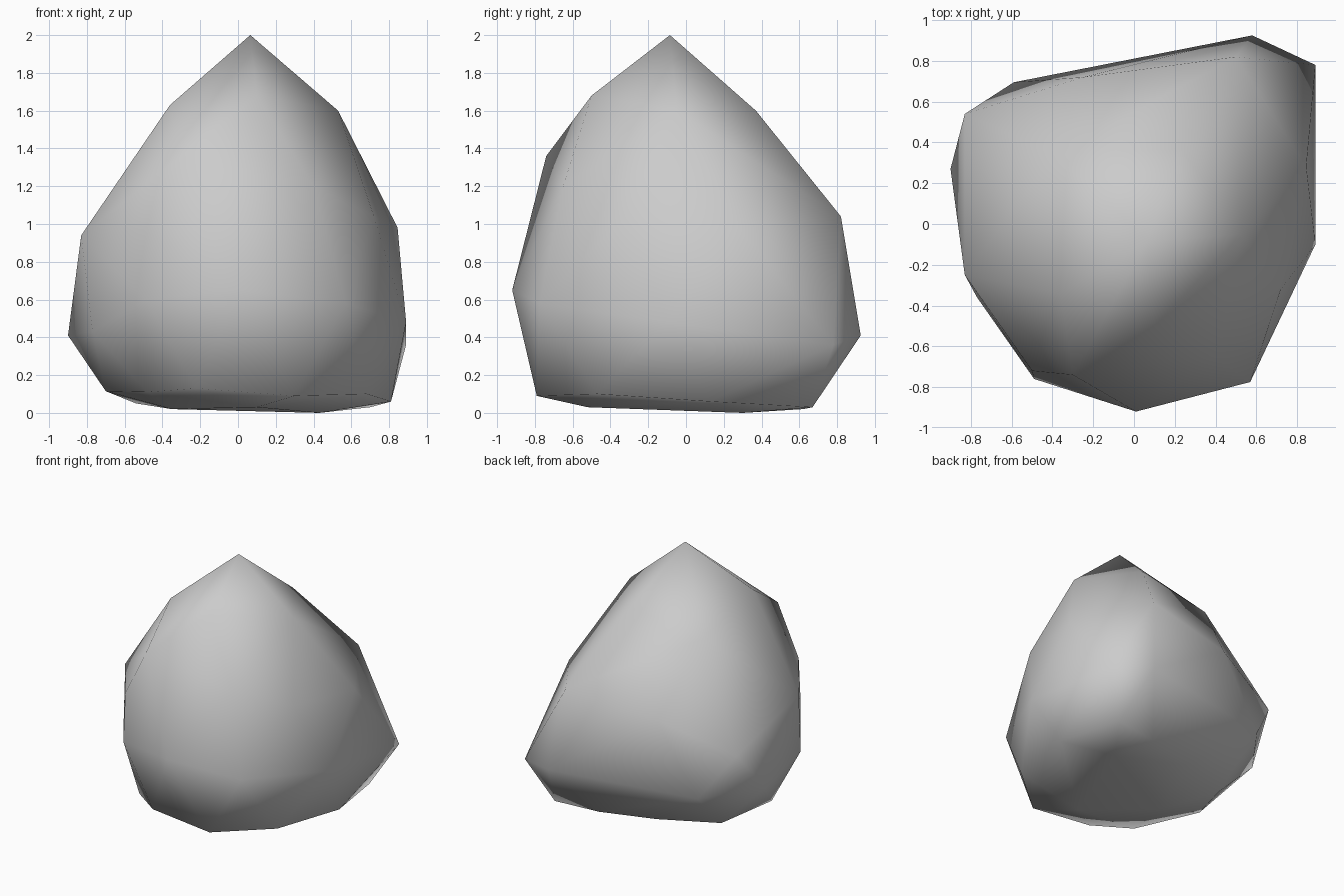
import bpy
import bmesh
from mathutils import Vector

default_cube = bpy.data.objects.get("Cube")
if default_cube:
    bpy.data.objects.remove(default_cube, do_unlink=True)


def make_material(name, colour):
    """Create one flat material for the viewport and for rendering."""
    material = bpy.data.materials.new(name)
    material.use_nodes = True
    material.diffuse_color = colour
    shader = next(node for node in material.node_tree.nodes
                  if node.type == "BSDF_PRINCIPLED")
    shader.inputs["Base Color"].default_value = colour
    shader.inputs["Roughness"].default_value = 0.8
    return material


def make_boulder(name, corner_rings, material):
    """Wrap a faceted skin around rings of corner points."""
    mesh = bpy.data.meshes.new(name)
    boulder = bpy.data.objects.new(name, mesh)
    bpy.context.collection.objects.link(boulder)

    skin = bmesh.new()
    for ring in corner_rings:
        for corner in ring:
            skin.verts.new(Vector(corner))
    bmesh.ops.convex_hull(skin, input=skin.verts[:])

    # Drop any corner that ended up inside the skin
    buried = [vert for vert in skin.verts if not vert.link_faces]
    bmesh.ops.delete(skin, geom=buried, context="VERTS")
    bmesh.ops.recalc_face_normals(skin, faces=skin.faces[:])

    # Soft shading across every facet
    for face in skin.faces:
        face.smooth = True
    skin.to_mesh(mesh)
    skin.free()
    mesh.materials.append(material)
    return boulder


# Pointed top and the shoulder just below it
peak = [(.065, -.085, 2)]
shoulder = [(.53, -.05, 1.6), (.23, .37, 1.6), (-.39, .34, 1.5),
            (-.36, -.34, 1.63), (.1, -.5, 1.68)]

# Upper flanks
flanks = [(.845, .28, .98), (.5, .82, 1.04), (-.25, .72, .95),
          (-.83, .54, .75), (-.83, -.25, .94), (-.5, -.72, .97),
          (-.3, -.74, 1.36), (.4, -.65, 1.2), (.72, -.32, 1.04)]

# Widest belt
belt = [(.89, .78, .36), (.58, .925, .41), (-.59, .695, .4),
        (-.9, .27, .41), (-.77, -.36, .43), (-.49, -.76, .6),
        (.01, -.92, .65), (.57, -.775, .58), (.89, -.1, .48)]

# Chamfered foot and nearly flat underside
foot = [(.7, .67, .03), (.34, .62, .02), (-.09, .5, .03),
        (-.54, .32, .05), (-.7, -.09, .115), (-.48, -.57, .11),
        (-.22, -.77, .13), (.3, -.79, .09), (.68, -.47, .1),
        (.81, .13, .06)]
underside = [(.43, .3, 0), (-.35, -.1, .02), (.1, -.52, .03)]

stone_grey = make_material("stone grey", (.6, .6, .6, 1))
make_boulder("boulder", [peak, shoulder, flanks, belt, foot, underside],
             stone_grey)
